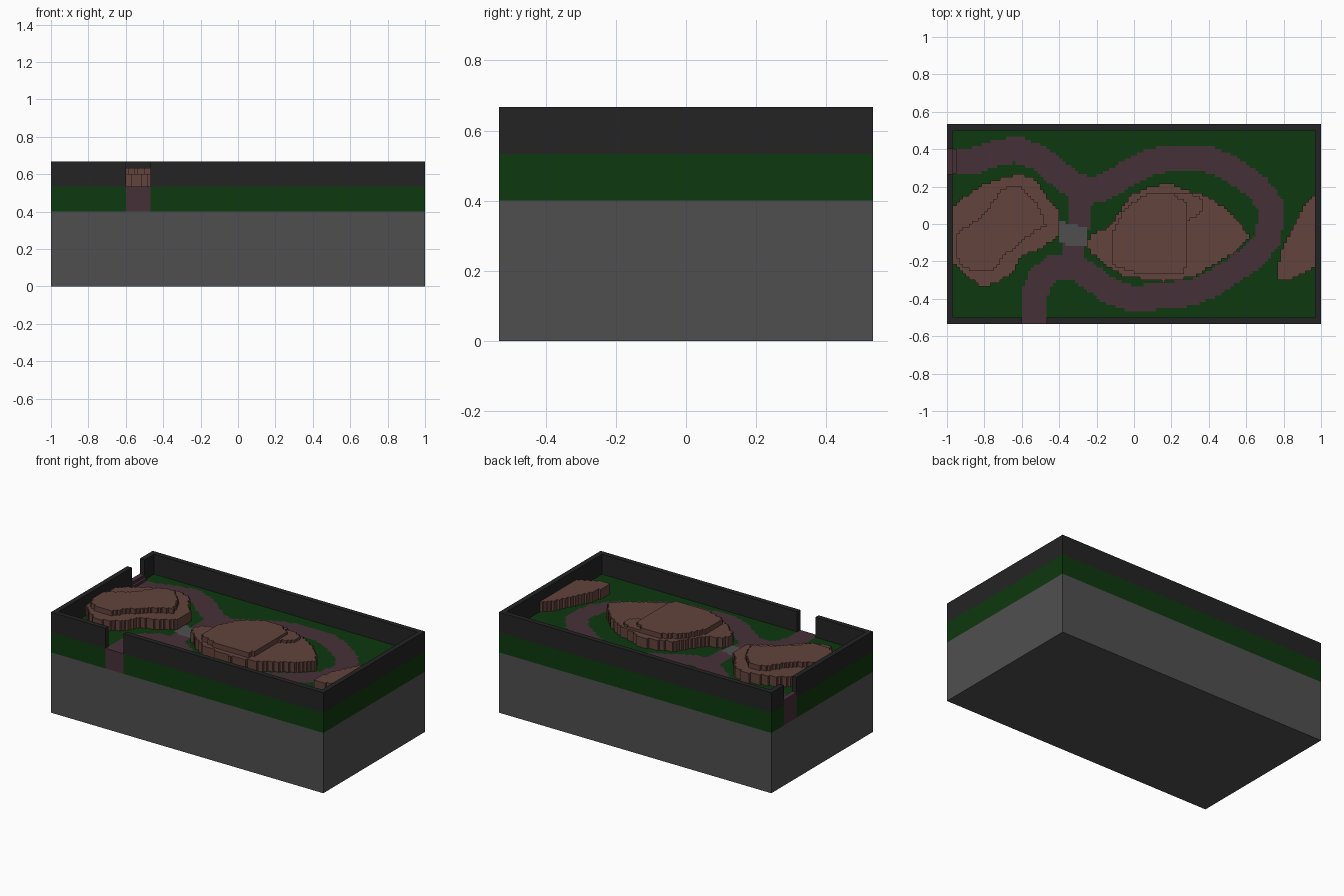
import bpy, bmesh, math
from mathutils import Vector

if "Cube" in bpy.data.objects:
    bpy.data.objects.remove(bpy.data.objects["Cube"])

CELL = 1 / 60            # block size
NX, NY = 120, 64         # blocks across and deep
STONE_TOP, GROUND, WALL_TOP = 0.4, 32 / 60, 40 / 60


def material(name, rgb):
    m = bpy.data.materials.new(name)
    m.use_nodes = True
    m.diffuse_color = (*rgb, 1)
    bsdf = m.node_tree.nodes["Principled BSDF"]
    bsdf.inputs["Base Color"].default_value = (*rgb, 1)
    bsdf.inputs["Roughness"].default_value = 0.9
    return m


STONE = material("grey stone", (0.078, 0.078, 0.078))
GRASS = material("dark green grass", (0.0040, 0.040, 0.0045))
PATH = material("plum path", (0.061, 0.030, 0.040))
ROCK = material("brown rock", (0.122, 0.056, 0.045))
WALL = material("black wall", (0.0175, 0.0175, 0.0175))


def in_polygon(x, y, pts):
    inside = False
    for (x1, y1), (x2, y2) in zip(pts, pts[1:] + pts[:1]):
        if (y1 > y) != (y2 > y) and x < (x2 - x1) * (y - y1) / (y2 - y1) + x1:
            inside = not inside
    return inside


def near_line(x, y, pts, radius):
    p = Vector((x, y))
    for a, b in zip(pts, pts[1:]):
        a, b = Vector(a), Vector(b)
        d = b - a
        t = max(0, min(1, (p - a).dot(d) / d.length_squared))
        if (p - a - d * t).length < radius:
            return True
    return False


def slab(name, z0, z1, mats, inside, pick=lambda x, y: 0):
    """Blocky slab made of every cell whose centre is inside."""
    cells = {}
    for i in range(NX):
        for j in range(NY):
            x, y = (i + 0.5 - NX / 2) * CELL, (j + 0.5 - NY / 2) * CELL
            if inside(x, y):
                cells[i, j] = pick(x, y)
    bm = bmesh.new()
    verts = {}

    def v(i, j, z):
        if (i, j, z) not in verts:
            verts[i, j, z] = bm.verts.new(((i - NX / 2) * CELL, (j - NY / 2) * CELL, z))
        return verts[i, j, z]

    for (i, j), mat in cells.items():
        ring = [(i, j), (i + 1, j), (i + 1, j + 1), (i, j + 1)]
        bm.faces.new([v(*c, z1) for c in ring]).material_index = mat
        for k, step in enumerate([(0, -1), (1, 0), (0, 1), (-1, 0)]):
            if (i + step[0], j + step[1]) not in cells:
                a, b = ring[k], ring[(k + 1) % 4]
                f = bm.faces.new([v(*a, z0), v(*b, z0), v(*b, z1), v(*a, z1)])
                f.material_index = mat
    mesh = bpy.data.meshes.new(name)
    bm.to_mesh(mesh)
    bm.free()
    for m in mats:
        mesh.materials.append(m)
    ob = bpy.data.objects.new(name, mesh)
    bpy.context.collection.objects.link(ob)
    return ob


# Stone foundation
bpy.ops.mesh.primitive_cube_add(size=1, location=(0, 0, STONE_TOP / 2))
base = bpy.context.object
base.name = "stone_base"
base.scale = (NX * CELL, NY * CELL, STONE_TOP)
base.data.materials.append(STONE)

# Path centre lines
UPPER_LOOP = [(-0.86, 0.335), (-0.75, 0.375), (-0.63, 0.4), (-0.5, 0.35),
              (-0.4, 0.265), (-0.3, 0.195), (-0.2, 0.18), (-0.1, 0.23), (0, 0.29),
              (0.1, 0.335), (0.22, 0.355), (0.38, 0.355), (0.52, 0.295), (0.66, 0.195),
              (0.73, 0.1), (0.73, 0), (0.71, -0.09), (0.63, -0.18), (0.53, -0.25),
              (0.42, -0.32), (0.3, -0.37), (0.15, -0.385), (0, -0.4), (-0.13, -0.36),
              (-0.22, -0.29), (-0.31, -0.23)]
LINK = [(-0.28, 0.19), (-0.29, 0.02), (-0.32, -0.1), (-0.33, -0.22)]
FRONT_BRANCH = [(-0.33, -0.23), (-0.43, -0.235), (-0.5, -0.29), (-0.533, -0.38)]
BRIDGE = [(-0.4, 0.015), (-0.245, -0.02), (-0.25, -0.12), (-0.4, -0.105)]


def front_gate(x, y):
    return -0.6 < x < -0.467 and y < -0.37


def side_gate(x, y):
    return x < -0.85 and 0.267 < y < 0.4


def ground_colour(x, y):
    if in_polygon(x, y, BRIDGE):
        return 2
    if (front_gate(x, y) or side_gate(x, y) or near_line(x, y, UPPER_LOOP, 0.069)
            or near_line(x, y, LINK, 0.06) or near_line(x, y, FRONT_BRANCH, 0.069)):
        return 1
    return 0


# Ground layer with winding path and bridge
slab("ground", STONE_TOP, GROUND, [GRASS, PATH, STONE], lambda x, y: True, ground_colour)

# Steps at the side gate
for n, edge in enumerate([-0.95, -0.967], 1):
    slab(f"gate_step_{n}", GROUND + (n - 1) * CELL, GROUND + n * CELL, [PATH],
         lambda x, y: side_gate(x, y) and x < edge)

# Surrounding wall with two gate openings
slab("outer_wall", GROUND, WALL_TOP, [WALL],
     lambda x, y: (abs(x) > 1 - 2 * CELL or abs(y) > NY * CELL / 2 - 2 * CELL)
     and not front_gate(x, y) and not side_gate(x, y))

# Rock outlines, lower ledges and upper plateaus
LEFT_LOW = [(-0.967, 0.1), (-0.83, 0.2), (-0.7, 0.25), (-0.6, 0.267), (-0.52, 0.235),
            (-0.465, 0.15), (-0.395, 0.06), (-0.4, -0.06), (-0.475, -0.12),
            (-0.61, -0.18), (-0.635, -0.25), (-0.74, -0.32), (-0.82, -0.333),
            (-0.9, -0.28), (-0.967, -0.2)]
LEFT_HIGH = [(-0.95, -0.05), (-0.9, -0.02), (-0.8, 0.05), (-0.72, 0.17), (-0.65, 0.21),
             (-0.58, 0.18), (-0.5, 0.08), (-0.47, -0.01), (-0.53, -0.04), (-0.6, -0.09),
             (-0.7, -0.18), (-0.76, -0.25), (-0.9, -0.24), (-0.95, -0.18)]
MID_LOW = [(-0.25, -0.12), (-0.235, -0.05), (-0.155, -0.03), (-0.085, 0.05),
           (-0.02, 0.155), (0.085, 0.2), (0.2, 0.217), (0.27, 0.18), (0.37, 0.16),
           (0.47, 0.1), (0.555, 0.02), (0.62, -0.065), (0.565, -0.135), (0.46, -0.2),
           (0.325, -0.28), (0.165, -0.31), (-0.05, -0.28), (-0.155, -0.22), (-0.225, -0.16)]
MID_HIGH = [(-0.117, -0.05), (-0.07, 0.05), (0, 0.12), (0.08, 0.167), (0.2, 0.167),
            (0.283, 0.11), (0.283, -0.21), (0.26, -0.267), (0, -0.26), (-0.117, -0.22)]
MID_SHELF = [(0.2, 0.167), (0.3, 0.167), (0.37, 0.13), (0.36, 0.06), (0.283, 0.017)]
RIGHT_LOW = [(0.967, 0.16), (0.915, 0.11), (0.86, 0.01), (0.795, -0.12), (0.755, -0.29),
             (0.82, -0.31), (0.885, -0.275), (0.967, -0.235)]

LEDGE, PLATEAU = GROUND + 4 * CELL, GROUND + 6 * CELL
for name, outline, z0, z1 in [
        ("left_rock_ledge", LEFT_LOW, GROUND, LEDGE),
        ("left_rock_plateau", LEFT_HIGH, LEDGE, PLATEAU),
        ("middle_rock_ledge", MID_LOW, GROUND, LEDGE),
        ("middle_rock_plateau", MID_HIGH, LEDGE, PLATEAU),
        ("middle_rock_shelf", MID_SHELF, LEDGE, LEDGE + CELL),
        ("right_rock_ledge", RIGHT_LOW, GROUND, LEDGE)]:
    slab(name, z0, z1, [ROCK], lambda x, y: in_polygon(x, y, outline))
